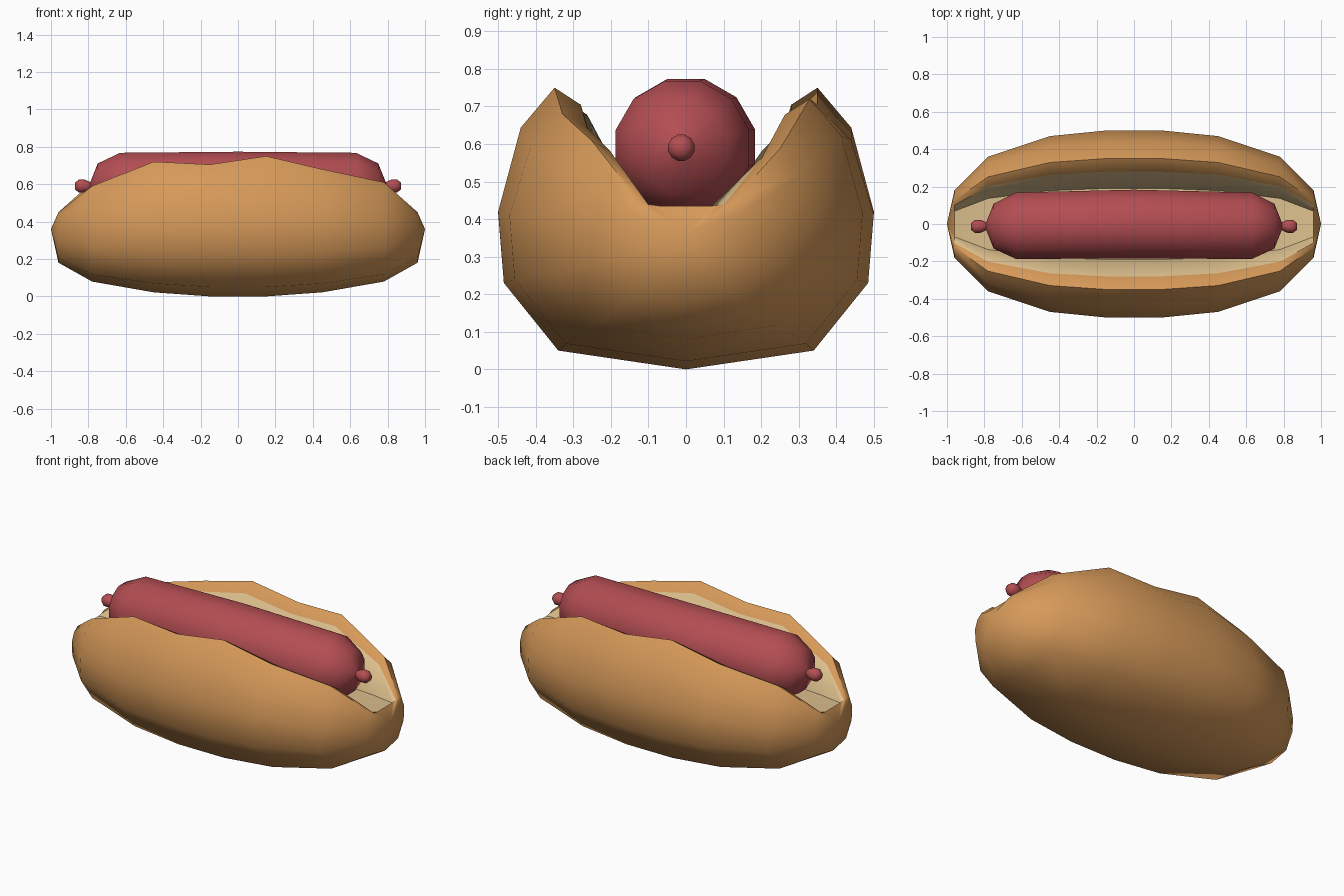
import bpy
import bmesh
from math import sin, cos, pi, radians

if "Cube" in bpy.data.objects:
    bpy.data.objects.remove(bpy.data.objects["Cube"], do_unlink=True)


def material(name, rgb):
    mat = bpy.data.materials.new(name)
    mat.use_nodes = True
    mat.diffuse_color = (*rgb, 1)
    mat.node_tree.nodes["Principled BSDF"].inputs["Base Color"].default_value = (*rgb, 1)
    return mat


crust = material("golden crust", (0.67, 0.32, 0.10))
crumb = material("cream crumb", (0.73, 0.53, 0.27))
meat = material("sausage red", (0.45, 0.075, 0.085))


def loft(name, rings, poles, mats, pick=lambda i, j: 0, angle=50):
    """Skin a row of closed rings and close both ends on a pole."""
    bm = bmesh.new()
    rows = [[bm.verts.new(p) for p in ring] for ring in rings]
    n = len(rows[0])
    for i in range(len(rows) - 1):
        a, b = rows[i], rows[i + 1]
        for j in range(n):
            k = (j + 1) % n
            face = bm.faces.new((a[j], a[k], b[k], b[j]))
            face.material_index = pick(j, k)
    for pole, row in zip(poles, (rows[0], rows[-1])):
        tip = bm.verts.new(pole)
        for j in range(n):
            bm.faces.new((tip, row[j], row[(j + 1) % n]))
    bmesh.ops.recalc_face_normals(bm, faces=bm.faces)
    mesh = bpy.data.meshes.new(name)
    bm.to_mesh(mesh)
    bm.free()
    for m in mats:
        mesh.materials.append(m)
    obj = bpy.data.objects.new(name, mesh)
    bpy.context.collection.objects.link(obj)
    bpy.ops.object.select_all(action="DESELECT")
    obj.select_set(True)
    bpy.context.view_layer.objects.active = obj
    bpy.ops.object.shade_smooth_by_angle(angle=radians(angle))
    return obj


# Bun: half cross-section from the underside up to the rim and inner lip
MID = 0.36
TOP = 0.745
half = [(0.34, 0.05), (0.485, 0.23), (0.50, 0.42), (0.44, 0.64), (0.35, TOP), (0.28, 0.70)]
# Each station: x, width scale, depth scale, trough floor height
stations = [(0.96, 0.36, 0.5, 0.435), (0.78, 0.72, 0.78, 0.41),
            (0.45, 0.94, 0.94, 0.40), (0.15, 1.0, 1.0, 0.40)]
stations = [(-x, w, d, f) for x, w, d, f in stations] + stations[::-1]
# Wavy rim heights of the front side; the back side runs the other way
rim = [0.45, 0.59, 0.72, 0.705, 0.75, 0.68, 0.61, 0.45]


def bun_side(station, top, sign):
    x, w, d, floor = station
    points = []
    for y, z in half:
        s = d if z < MID else (top - MID) / (TOP - MID)
        points.append((x, sign * y * w, MID + (z - MID) * s))
    points.append((x, sign * 0.19 * w, floor))
    return points


rings = []
for st, front, back in zip(stations, rim, rim[::-1]):
    x, w, d, floor = st
    ring = [(x, 0, MID - MID * d)] + bun_side(st, back, 1)
    ring += [(x, 0, floor)] + bun_side(st, front, -1)[::-1]
    rings.append(ring)
lip = len(half)
inside = range(lip, lip + 5)
loft("bun", rings, [(-1, 0, MID), (1, 0, MID)], [crust, crumb],
     lambda j, k: int(j in inside and k in inside))

# Sausage: twelve-sided body with pinched ends and a small knot at each end
profile = [(0.87, 0.02), (0.85, 0.036), (0.82, 0.036), (0.79, 0.022),
           (0.75, 0.125), (0.63, 0.184)]
profile = [(-x, r) for x, r in profile] + [(0, 0.19)] + profile[::-1]
SIDES = 12
rings = []
for x, r in profile:
    shift = -0.015 * abs(x)
    angles = [2 * pi * (i + 0.5) / SIDES for i in range(SIDES)]
    rings.append([(x, shift + r * sin(a), 0.59 + r * cos(a)) for a in angles])
loft("sausage", rings, [(-0.872, -0.013, 0.59), (0.872, -0.013, 0.59)], [meat], angle=60)
